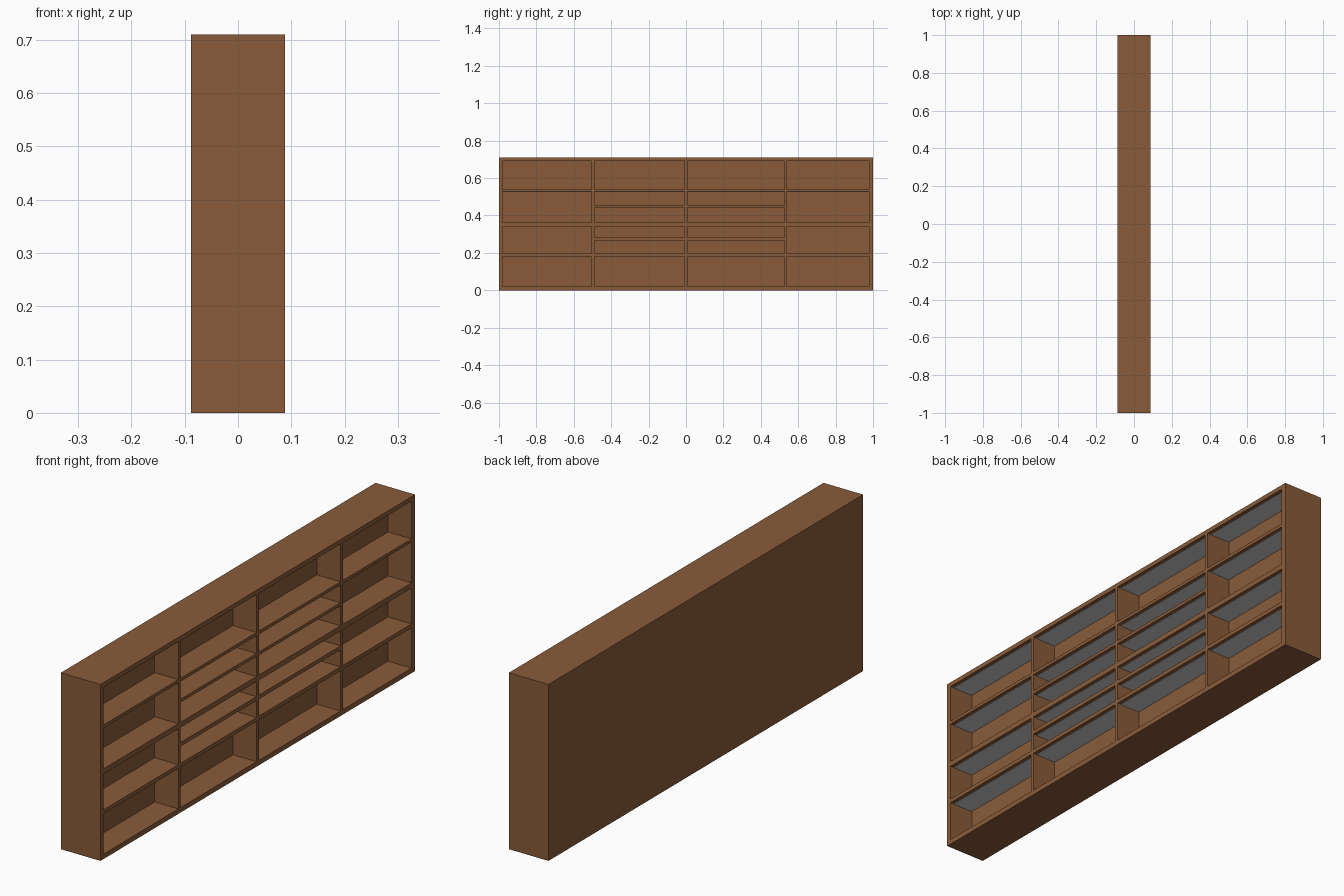
import bpy

if "Cube" in bpy.data.objects:
    bpy.data.objects.remove(bpy.data.objects["Cube"])

wood = bpy.data.materials.new("brown_wood")
wood.diffuse_color = (0.25, 0.105, 0.041, 1)
wood.use_nodes = True
wood.node_tree.nodes["Principled BSDF"].inputs["Base Color"].default_value = wood.diffuse_color

X0, XB, X1 = -0.088, -0.017, 0.088   # rear, inner back wall, open front
H = 0.71


def box(name, lo, hi, mat=wood):
    bpy.ops.mesh.primitive_cube_add(
        size=1, location=[(a + b) / 2 for a, b in zip(lo, hi)])
    ob = bpy.context.object
    ob.name = name
    ob.scale = [b - a for a, b in zip(lo, hi)]
    bpy.ops.object.transform_apply(location=False, rotation=False, scale=True)
    if mat:
        ob.data.materials.append(mat)
    return ob


# Openings of each column (y range) and the gaps between shelves (z ranges)
columns = [(-0.98, -0.505), (-0.49, -0.008), (0.008, 0.526), (0.541, 0.978)]
tall = [(0.02, 0.182), (0.198, 0.342), (0.363, 0.527), (0.54, 0.692)]
split = [(0.02, 0.182), (0.198, 0.266), (0.282, 0.342),
         (0.363, 0.443), (0.456, 0.527), (0.54, 0.692)]
layout = [tall, split, split, tall]
zb, zt = tall[0][0], tall[-1][1]

# Outer case
box("back_panel", (X0, -1, 0), (XB, 1, H))
box("bottom_board", (XB, -1, 0), (X1, 1, zb))
box("top_board", (XB, -1, zt), (X1, 1, H))

# Side boards and upright dividers fill the space between columns
edges = [-1] + [y for c in columns for y in c] + [1]
for i in range(0, len(edges), 2):
    name = "side_board" if i in (0, len(edges) - 2) else "upright_divider"
    box(name, (XB, edges[i], zb), (X1, edges[i + 1], zt))

# Shelves, with a thin grey lining under the board above each compartment
for (y0, y1), rows in zip(columns, layout):
    for low, high in zip(rows, rows[1:]):
        box("shelf", (XB, y0, low[1]), (X1, y1, high[0]))
    for _, top in rows:
        box("underside_lining", (XB, y0, top - 0.001),
            (X1 - 0.015, y1, top), None)
